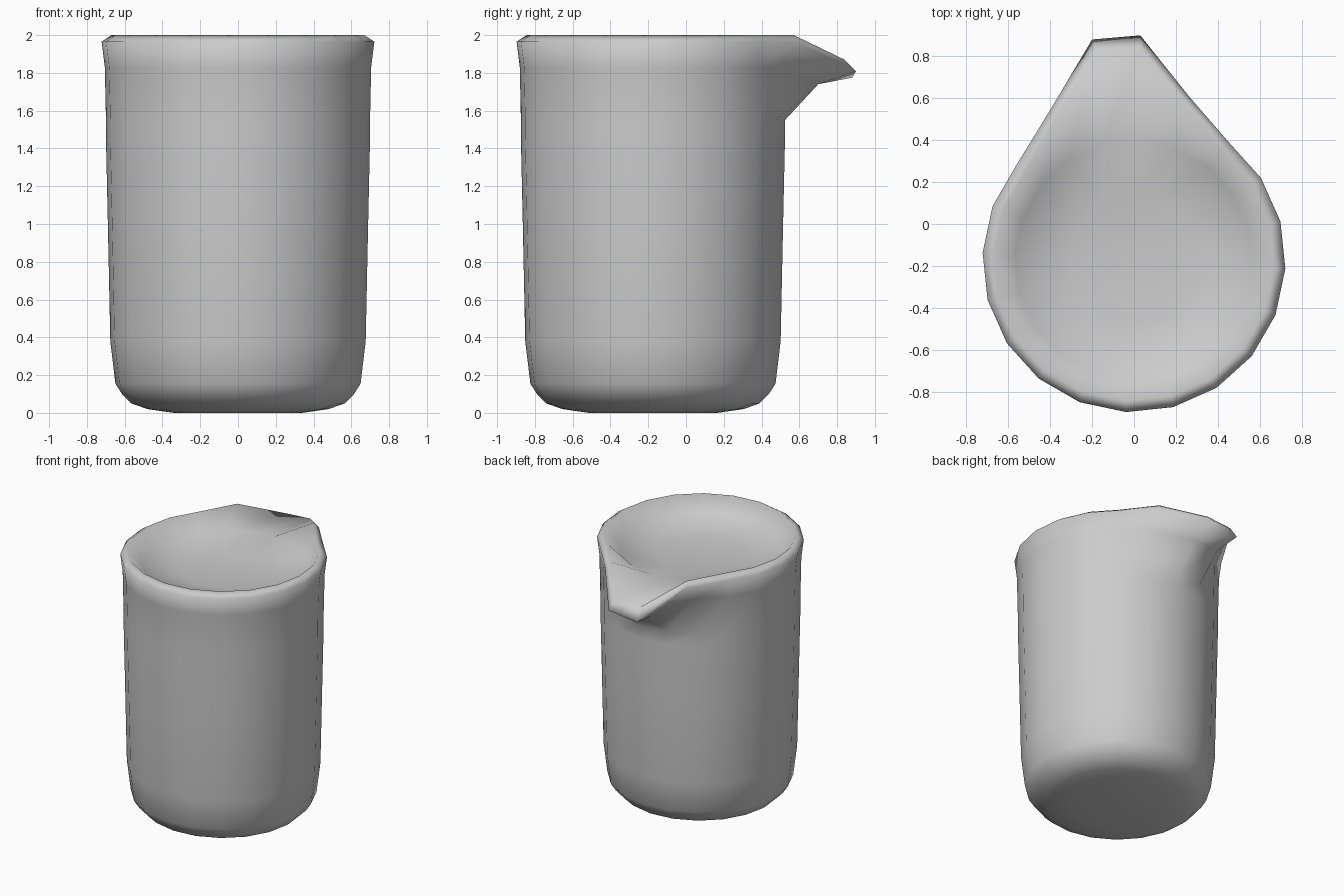
import bpy
import bmesh
from math import radians, cos, sin
from mathutils import Vector

cube = bpy.data.objects.get("Cube")
if cube:
    bpy.data.objects.remove(cube)

SIDES = 20
START = -93      # angle of the first corner, in degrees
CENTRE_Y = -0.175

# Body profile from the base up over the lip and into the dished top: radius, height
PROFILE = [(0.34, 0.0), (0.48, 0.02), (0.565, 0.05), (0.615, 0.10),
           (0.65, 0.155), (0.677, 0.38), (0.69, 1.0), (0.70, 1.45), (0.70, 1.55),
           (0.706, 1.83), (0.723, 1.965), (0.67, 2.0), (0.57, 1.90), (0.30, 1.85)]

# Pulled spout corners: {ring: {corner: position}}
SPOUT = {
    9: {10: (0.03, 0.70, 1.74), 11: (-0.18, 0.69, 1.74)},
    10: {9: (0.27, 0.60, 1.96), 10: (0.03, 0.90, 1.81),
         11: (-0.20, 0.88, 1.775), 12: (-0.39, 0.56, 1.96)},
    11: {9: (0.25, 0.57, 2.0), 10: (0.03, 0.84, 1.87),
         11: (-0.18, 0.83, 1.86), 12: (-0.37, 0.52, 2.0)},
}


def corner(ring, i):
    """Position of one corner of a ring, with the spout pulled out."""
    if i in SPOUT.get(ring, {}):
        return Vector(SPOUT[ring][i])
    r, z = PROFILE[ring]
    a = radians(START + 360 * i / SIDES)
    return Vector((r * cos(a), CENTRE_Y + r * sin(a), z))


# Solid beaker with a rolled lip, pouring spout and shallow dished top
bm = bmesh.new()
rings = [[bm.verts.new(corner(k, i)) for i in range(SIDES)]
         for k in range(len(PROFILE))]
for low, high in zip(rings, rings[1:]):
    for i in range(SIDES):
        j = (i + 1) % SIDES
        bm.faces.new((low[i], low[j], high[j], high[i]))
bm.faces.new(rings[0][::-1])   # base
bm.faces.new(rings[-1])        # middle of the top
mesh = bpy.data.meshes.new("beaker")
bm.to_mesh(mesh)
bm.free()
beaker = bpy.data.objects.new("beaker", mesh)
bpy.context.collection.objects.link(beaker)
mesh.shade_smooth()

# Plain grey
grey = bpy.data.materials.new("grey")
grey.use_nodes = True
colour = (0.6, 0.6, 0.6, 1)
grey.diffuse_color = colour
grey.node_tree.nodes["Principled BSDF"].inputs["Base Color"].default_value = colour
mesh.materials.append(grey)
